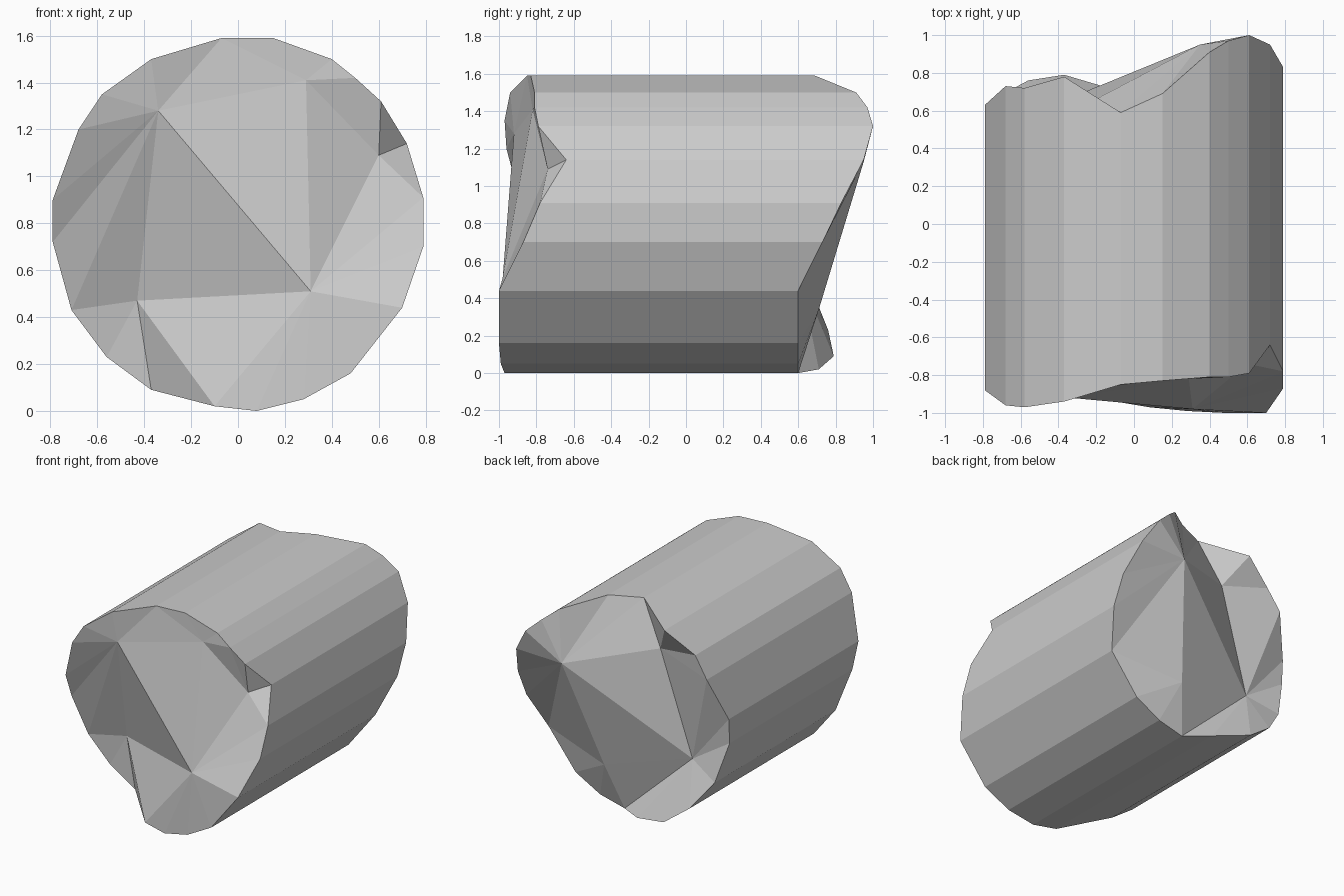
import bpy, bmesh

if "Cube" in bpy.data.objects:
    bpy.data.objects.remove(bpy.data.objects["Cube"])

# Bark outline: x, z, then y of the broken front edge and y of the broken back edge
RING = [
    (-.07, 1.59, -.85, .59), (.15, 1.59, -.83, .69), (.40, 1.50, -.81, .91),
    (.50, 1.42, -.81, .97), (.61, 1.32, -.79, 1.0), (.72, 1.14, -.64, .95),
    (.79, .91, -.78, .83), (.79, .70, -.87, .73), (.70, .44, -1.0, .60),
    (.48, .16, -1.0, .60), (.28, .05, -.99, .60), (.08, .00, -.97, .60),
    (-.10, .02, -.94, .71), (-.37, .09, -.67, .79), (-.56, .23, -.69, .76),
    (-.71, .43, -.73, .68), (-.79, .72, -.81, .62), (-.79, .90, -.88, .63),
    (-.68, 1.20, -.96, .73), (-.58, 1.35, -.97, .72), (-.37, 1.50, -.94, .78),
]
N = len(RING)

# Splinter points inside each broken end: position, and last ring index of its fan
FRONT = [((.29, -.82, 1.41), 3), ((.60, -.74, 1.09), 6), ((.31, -.98, .51), 12),
         ((-.43, -.68, .47), 15), ((-.34, -.92, 1.28), N)]
BACK = [((.35, .95, 1.13), 8), ((.17, .71, .34), 11),
        ((-.48, .61, .52), 18), ((-.24, .64, 1.28), N)]


def broken_end(bm, ring, points, inner):
    """Fill a log end with fans around splinter points, joined by inner triangles."""
    verts = [bm.verts.new(co) for co, _ in points]
    start = 0
    for i, (_, stop) in enumerate(points):
        for k in range(start, stop):
            bm.faces.new((verts[i], ring[k % N], ring[(k + 1) % N]))
        bm.faces.new((verts[i], ring[stop % N], verts[(i + 1) % len(verts)]))
        start = stop
    for tri in inner:
        bm.faces.new([verts[j] for j in tri])


bm = bmesh.new()

# Bark sides
front = [bm.verts.new((x, yf, z)) for x, z, yf, yb in RING]
back = [bm.verts.new((x, yb, z)) for x, z, yf, yb in RING]
for i in range(N):
    j = (i + 1) % N
    bm.faces.new((front[i], front[j], back[j], back[i]))

# Splintered ends
broken_end(bm, front, FRONT, [(4, 0, 2), (0, 1, 2), (4, 2, 3)])
broken_end(bm, back, BACK, [(0, 1, 2), (0, 2, 3)])

bmesh.ops.recalc_face_normals(bm, faces=bm.faces)
mesh = bpy.data.meshes.new("broken_log")
bm.to_mesh(mesh)
bm.free()
log = bpy.data.objects.new("broken_log", mesh)
bpy.context.collection.objects.link(log)
